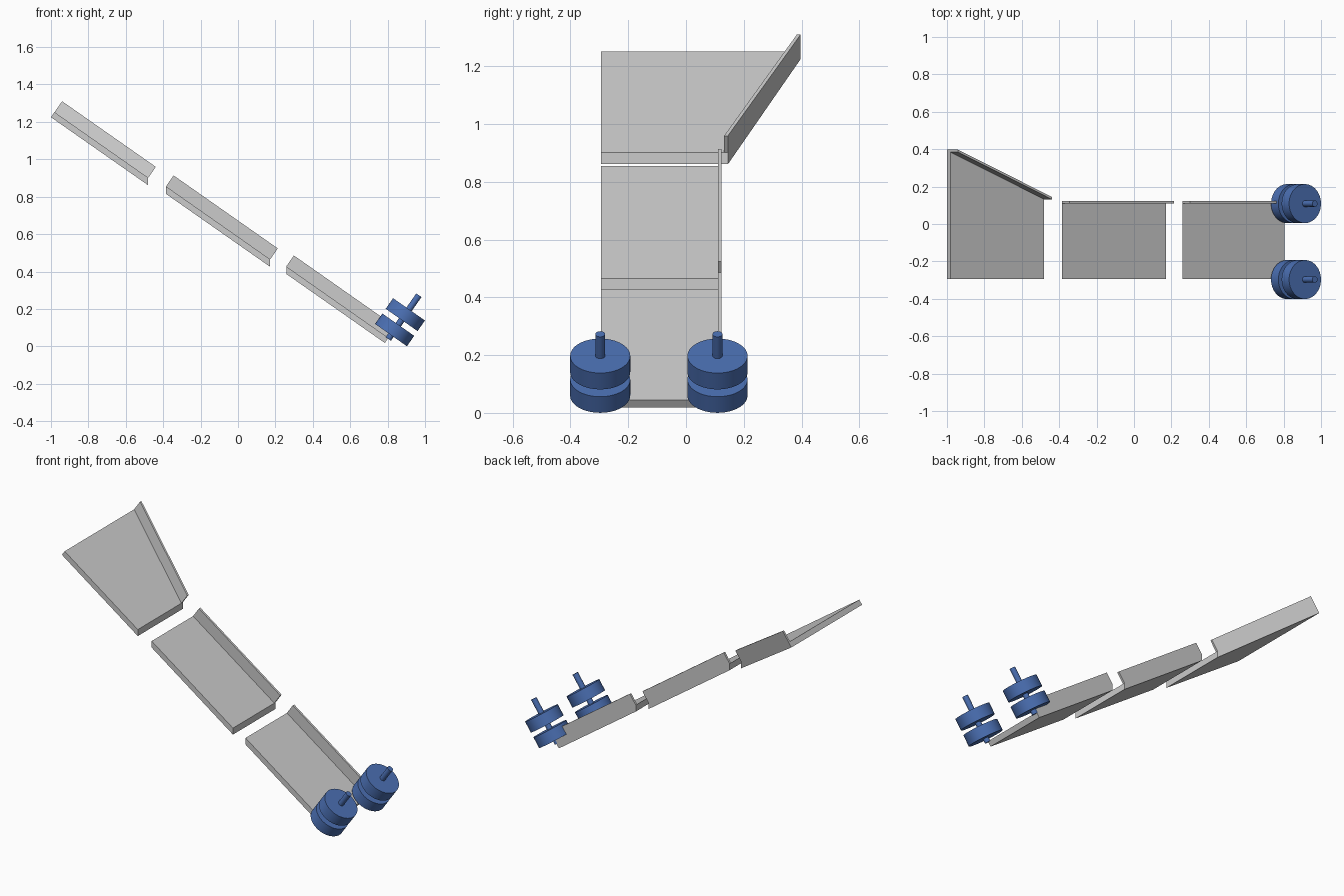
import bpy, bmesh, math
from mathutils import Vector

if "Cube" in bpy.data.objects:
    bpy.data.objects.remove(bpy.data.objects["Cube"])

A = math.radians(35)                                # slope of the slide
N = Vector((math.sin(A), 0, math.cos(A)))           # normal of the slide
TAN = math.tan(A)
FLOOR, WALL = 0.033, 0.104                          # heights along the normal
FRONT = -0.295

blue = bpy.data.materials.new("blue")
blue.diffuse_color = (0.07, 0.16, 0.45, 1)
blue.use_nodes = True
blue.node_tree.nodes["Principled BSDF"].inputs["Base Color"].default_value = blue.diffuse_color


def prism(name, pts, near, far):
    """Side profile of (x, z) points; near/far give y for each point."""
    bm = bmesh.new()
    a = [bm.verts.new((x, y, z)) for (x, z), y in zip(pts, near)]
    b = [bm.verts.new((x, y, z)) for (x, z), y in zip(pts, far)]
    n = len(pts)
    bm.faces.new(a)
    bm.faces.new(b[::-1])
    for i in range(n):
        j = (i + 1) % n
        bm.faces.new((a[j], a[i], b[i], b[j]))
    bmesh.ops.recalc_face_normals(bm, faces=bm.faces)
    me = bpy.data.meshes.new(name)
    bm.to_mesh(me)
    bm.free()
    bpy.context.collection.objects.link(bpy.data.objects.new(name, me))


def end(x, z, plumb):
    """Bottom, floor-top and wall-top corners at one end of a panel."""
    bottom = Vector((x, 0, z))
    top = bottom + (Vector((0, 0, FLOOR / N.z)) if plumb else N * FLOOR)
    return [(p.x, p.z) for p in (bottom, top, top + N * (WALL - FLOOR))]


def panel(name, x0, x1, z0, plumb0, plumb1, y0, y1):
    s = end(x0, z0, plumb0)
    e = end(x1, z0 - (x1 - x0) * TAN, plumb1)
    inner = [y0 - 0.013, y1 - 0.013]
    # floor slab
    prism(name + "_floor", [s[0], s[1], e[1], e[0]], [FRONT] * 4,
          [inner[0]] * 2 + [inner[1]] * 2)
    # side wall on the back edge
    prism(name + "_wall", s + e[::-1],
          [inner[0]] * 3 + [inner[1]] * 3, [y0] * 3 + [y1] * 3)


panel("upper_panel", -1.0, -0.48, 1.225, False, True, 0.397, 0.145)
panel("middle_panel", -0.385, 0.172, 0.815, True, True, 0.123, 0.123)
panel("lower_panel", 0.258, 0.785, 0.387, True, False, 0.123, 0.123)


def disc(name, y, t0, t1, r, sides):
    """Cylinder along the slide normal, from t0 to t1."""
    c = Vector((0.818, y, 0.06)) + N * (t0 + t1) / 2
    bpy.ops.mesh.primitive_cylinder_add(vertices=sides, radius=r, depth=t1 - t0,
                                        location=c, rotation=(0, A, 0))
    o = bpy.context.object
    o.name = name
    o.data.materials.append(blue)
    bpy.ops.object.shade_smooth_by_angle(angle=math.radians(30))


# paired rollers on shafts at the lower end
for side, y in (("front", -0.297), ("back", 0.109)):
    disc(side + "_lower_roller", y, 0, 0.068, 0.104, 64)
    disc(side + "_upper_roller", y, 0.099, 0.168, 0.104, 64)
    disc(side + "_shaft", y, -0.025, 0.26, 0.017, 32)
